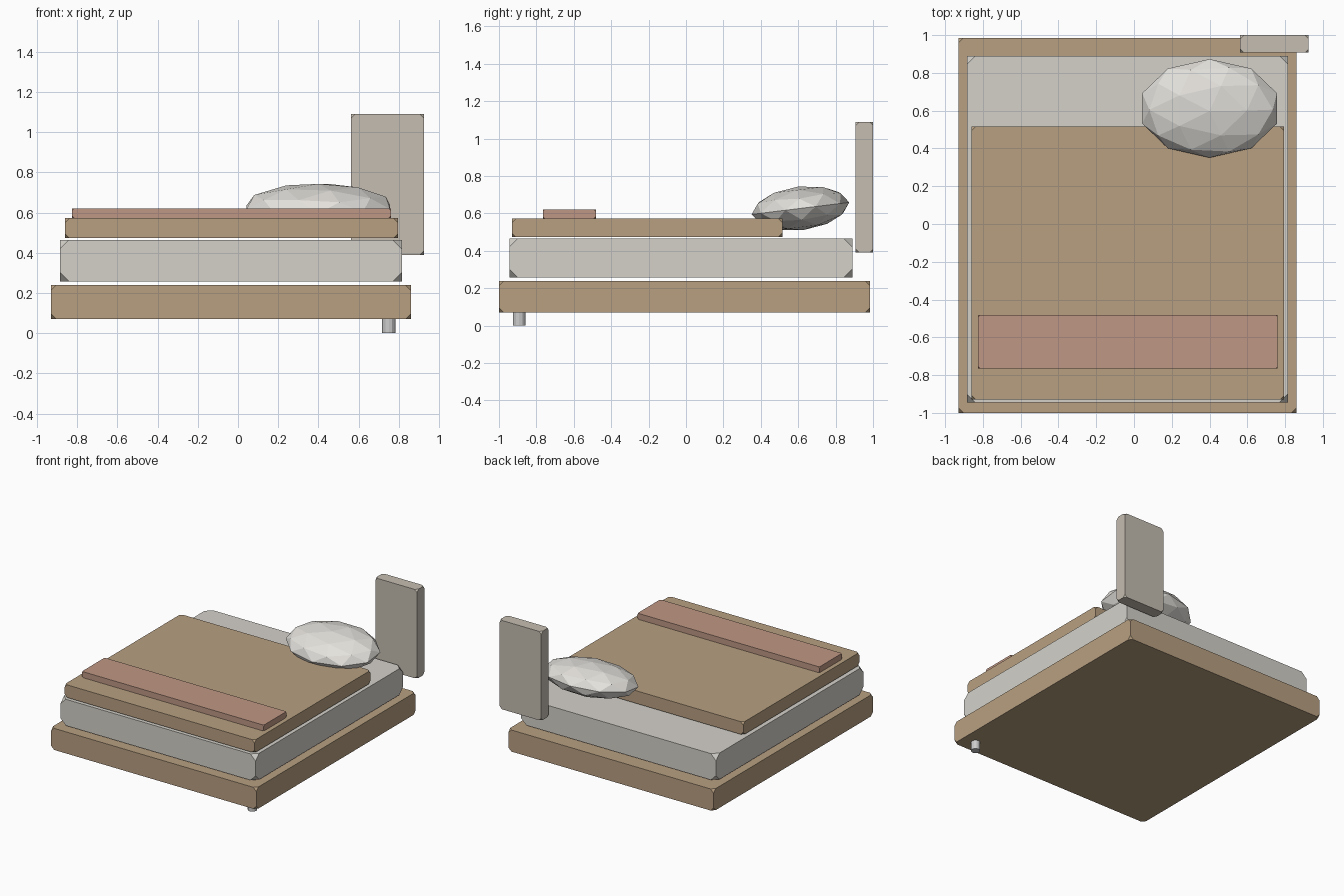
import bpy, bmesh, math
from mathutils import Matrix

if "Cube" in bpy.data.objects:
    bpy.data.objects.remove(bpy.data.objects["Cube"])


def material(name, rgb):
    m = bpy.data.materials.new(name)
    m.diffuse_color = (*rgb, 1)
    m.use_nodes = True
    m.node_tree.nodes["Principled BSDF"].inputs["Base Color"].default_value = m.diffuse_color
    return m


def finish(bm, name, mat=None):
    mesh = bpy.data.meshes.new(name)
    bm.to_mesh(mesh)
    bm.free()
    obj = bpy.data.objects.new(name, mesh)
    bpy.context.collection.objects.link(obj)
    if mat:
        mesh.materials.append(mat)
    return obj


def slab(name, x, y, z, cut, mat):
    """Box between the given limits with its eight corners clipped."""
    bm = bmesh.new()
    bmesh.ops.create_cube(bm, size=1)
    spans = (x, y, z)
    for v in bm.verts:
        v.co = [(a + b) / 2 + c * (b - a) for (a, b), c in zip(spans, v.co)]
    bmesh.ops.bevel(bm, geom=bm.verts[:], offset=cut, segments=1,
                    affect='VERTICES', offset_type='OFFSET')
    return finish(bm, name, mat)


wood = material("wood", (0.48, 0.35, 0.22))
linen = material("linen", (0.66, 0.64, 0.59))
blush = material("blush", (0.52, 0.31, 0.23))
stone = material("stone", (0.56, 0.51, 0.44))
white = material("white", (0.78, 0.76, 0.72))

# Bed layers and headboard panel
slab("bed_base", (-0.93, 0.86), (-1.0, 0.985), (0.07, 0.24), 0.027, wood)
slab("mattress", (-0.885, 0.815), (-0.945, 0.89), (0.258, 0.465), 0.045, linen)
slab("duvet", (-0.86, 0.795), (-0.93, 0.515), (0.473, 0.573), 0.022, wood)
slab("throw_blanket", (-0.825, 0.76), (-0.765, -0.482), (0.573, 0.62), 0.01, blush)
slab("headboard_panel", (0.562, 0.925), (0.907, 1.0), (0.39, 1.09), 0.02, stone)

# Plump faceted pillow, tilted slightly up toward the headboard
bm = bmesh.new()
bmesh.ops.create_icosphere(bm, subdivisions=2, radius=1)
bm.transform(Matrix.Translation((0.4, 0.612, 0.627))
             @ Matrix.Rotation(math.radians(7), 4, 'X')
             @ Matrix.Diagonal((0.375, 0.263, 0.117, 1)))
finish(bm, "pillow", white)

# Foot
bm = bmesh.new()
bmesh.ops.create_cone(bm, cap_ends=True, segments=12, radius1=0.034, radius2=0.034,
                      depth=0.07, matrix=Matrix.Translation((0.75, -0.892, 0.035)))
finish(bm, "foot")
